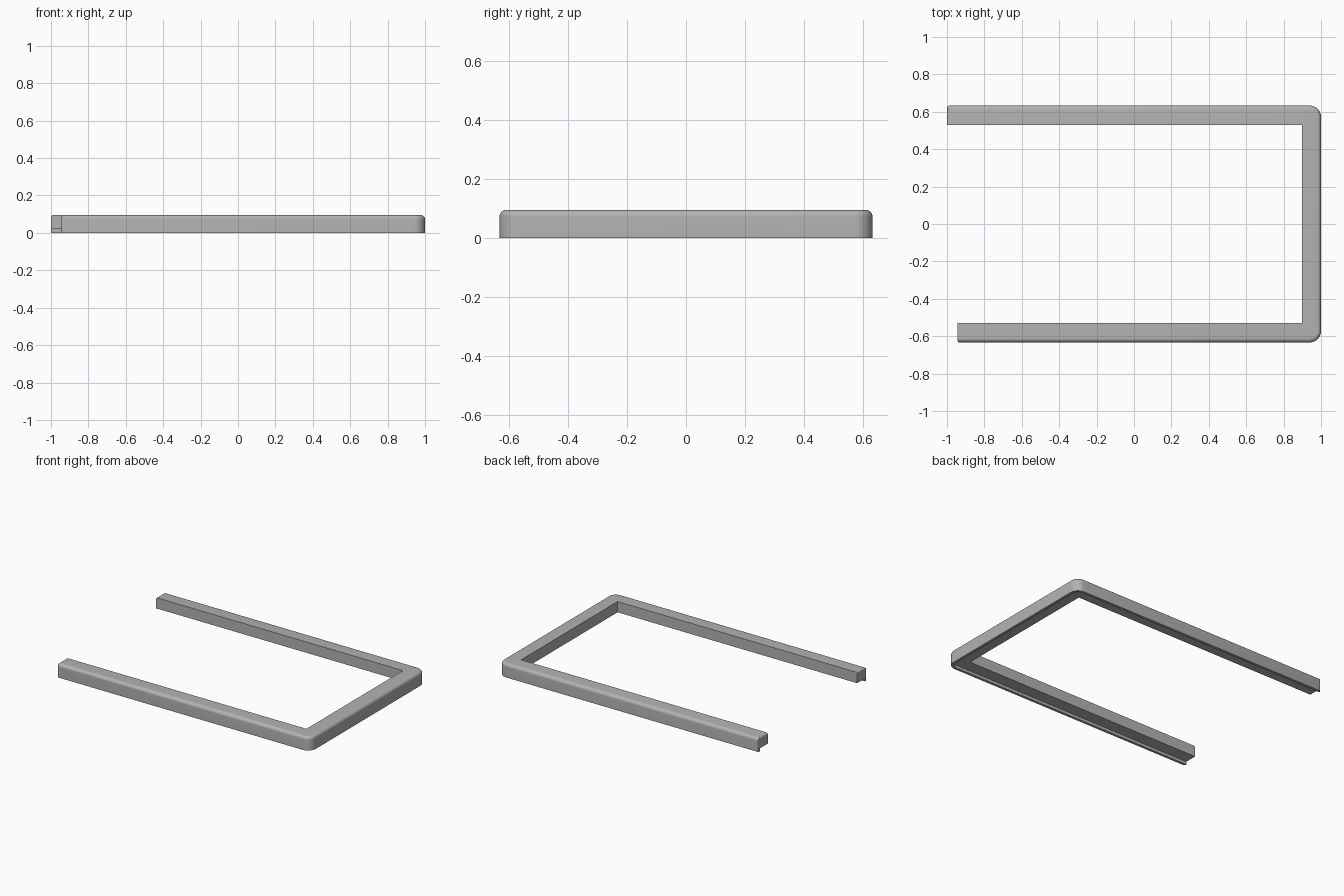
import bpy, bmesh
from math import sin, cos, pi

cube = bpy.data.objects.get("Cube")
if cube:
    bpy.data.objects.remove(cube)

HALF_X, HALF_Y = 1.0, 0.633      # outer footprint
HEIGHT, WIDTH = 0.095, 0.103     # bar section
LIP, STEP = 0.018, 0.02          # rim hanging below the underside
FILLET, CORNER, END = 0.022, 0.06, 0.01
LONG_END, SHORT_END = -1.0, -0.945

material = bpy.data.materials.new("plain grey")
material.use_nodes = True
grey = (0.45, 0.45, 0.45, 1)
material.diffuse_color = grey
material.node_tree.nodes["Principled BSDF"].inputs["Base Color"].default_value = grey


def arc(radius, steps=8):
    """Quarter circle as (1 - cos, 1 - sin) offsets from a square corner."""
    return [(radius * (1 - cos(a)), radius * (1 - sin(a)))
            for a in (pi / 2 * i / steps for i in range(steps + 1))]


# Section of the bar: (distance inward from the outer wall, height)
profile = [(0, 0)]
profile += [(d, HEIGHT - h) for d, h in arc(FILLET)]
profile += [(WIDTH, HEIGHT), (WIDTH, STEP), (LIP, STEP), (LIP, 0)]


def end_rings(x):
    """Rounded leg end: the section shrinks at the outer wall and top."""
    return [(x + along, inset) for inset, along in reversed(arc(END, 3))][::-1]


def path(d, z):
    """Trace one section point along the long leg, crossbar and short leg."""
    y, x, r = HALF_Y - d, HALF_X - d, max(CORNER - d, 0)
    points = []
    for along, inset in end_rings(LONG_END)[::-1]:
        points.append((along, HALF_Y - max(d, inset), min(z, HEIGHT - inset)))
    turn = [(x - r + r * sin(pi / 2 * i / 10), y - r + r * cos(pi / 2 * i / 10))
            for i in range(11)]
    points += [(px, py, z) for px, py in turn]
    points += [(px, -py, z) for px, py in reversed(turn)]
    for along, inset in end_rings(SHORT_END):
        points.append((along, max(d, inset) - HALF_Y, min(z, HEIGHT - inset)))
    return points


# Ends are swept from the tip inward, so order each ring list by its position
def ordered(points):
    n = 4
    head = sorted(points[:n], key=lambda p: p[0])
    tail = sorted(points[-n:], key=lambda p: -p[0])
    return head + points[n:-n] + tail


# Sweep the section into one U-shaped frame
bm = bmesh.new()
rails = [[bm.verts.new(p) for p in ordered(path(d, z))] for d, z in profile]
for a, b in zip(rails, rails[1:] + rails[:1]):
    for i in range(len(a) - 1):
        bm.faces.new((a[i], a[i + 1], b[i + 1], b[i]))
bm.faces.new([rail[0] for rail in rails])
bm.faces.new([rail[-1] for rail in reversed(rails)])
bmesh.ops.remove_doubles(bm, verts=bm.verts, dist=0.00001)
bmesh.ops.recalc_face_normals(bm, faces=bm.faces)

mesh = bpy.data.meshes.new("frame_trim")
bm.to_mesh(mesh)
bm.free()
mesh.materials.append(material)
frame = bpy.data.objects.new("frame_trim", mesh)
bpy.context.collection.objects.link(frame)
bpy.context.view_layer.objects.active = frame
frame.select_set(True)
bpy.ops.object.shade_smooth_by_angle(angle=pi / 6)
